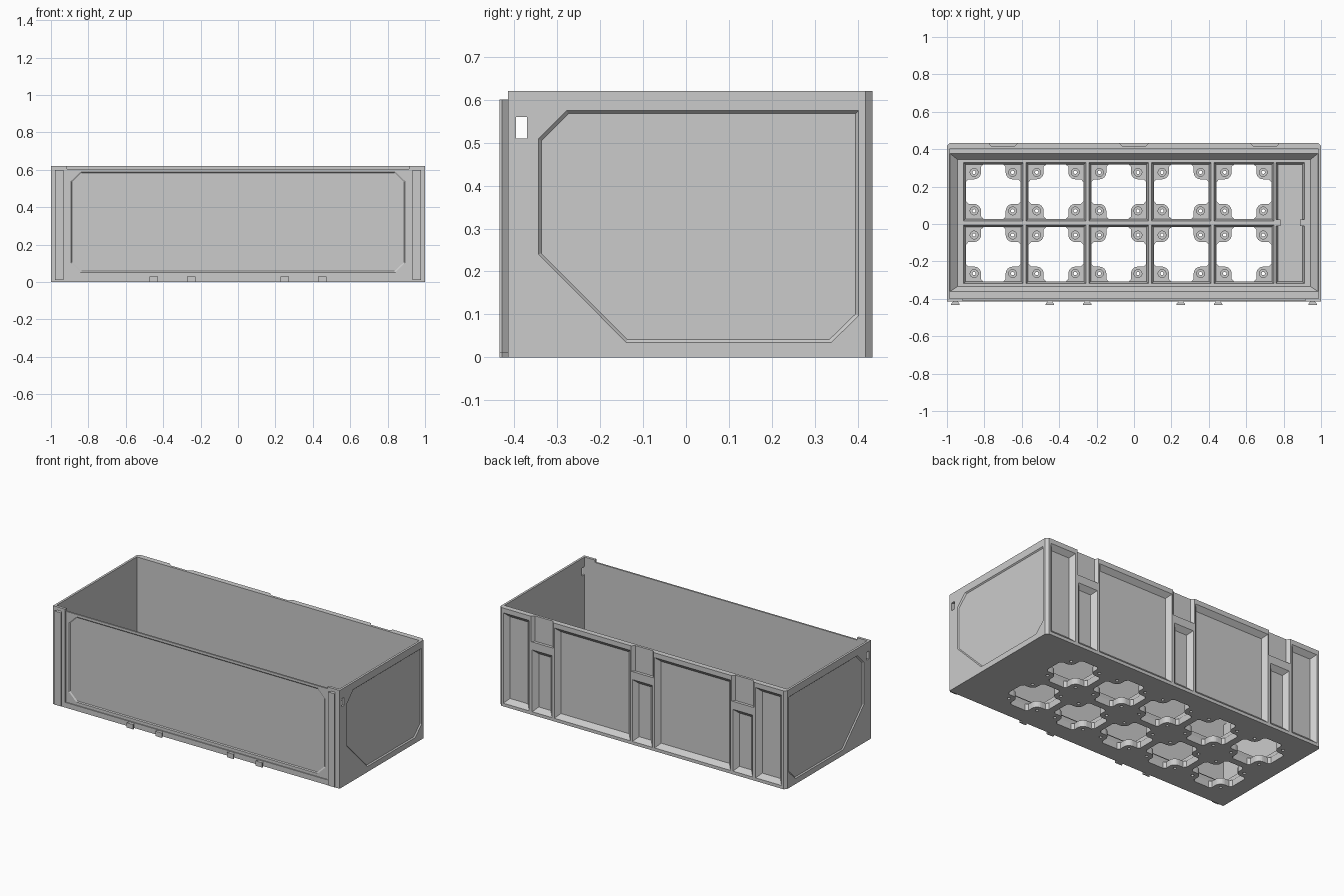
import bpy, bmesh
from math import cos, sin, pi

if "Cube" in bpy.data.objects:
    bpy.data.objects.remove(bpy.data.objects["Cube"])

H = 0.62                      # wall height
YF, YB = -0.415, 0.434        # outer front and back faces


def loft(bm, a, b):
    """Closed solid between two loops with the same number of points."""
    va, vb = [bm.verts.new(p) for p in a], [bm.verts.new(p) for p in b]
    n = len(va)
    bm.faces.new(va)
    bm.faces.new(vb[::-1])
    for i in range(n):
        j = (i + 1) % n
        bm.faces.new((va[i], vb[i], vb[j], va[j]))


def rect(x0, x1, y0, y1):
    return [(x0, y0), (x1, y0), (x1, y1), (x0, y1)]


def circle(cx, cy, r, n=24):
    return [(cx + r * cos(2 * pi * i / n), cy + r * sin(2 * pi * i / n)) for i in range(n)]


def shrink(pts, d):
    """Inset an outline by d on every side."""
    us, vs = [p[0] for p in pts], [p[1] for p in pts]
    cu, cv = (min(us) + max(us)) / 2, (min(vs) + max(vs)) / 2
    hu, hv = (max(us) - min(us)) / 2, (max(vs) - min(vs)) / 2
    return [(cu + (u - cu) * (1 - d / hu), cv + (v - cv) * (1 - d / hv)) for u, v in pts]


def at(pts, axis, d):
    """Place a 2D outline on the plane axis = d."""
    if axis == 'x':
        return [(d, u, v) for u, v in pts]
    if axis == 'y':
        return [(u, d, v) for u, v in pts]
    return [(u, v, d) for u, v in pts]


def solid(bm, pts, axis, d0, d1, inset=0.0):
    loft(bm, at(pts, axis, d0), at(shrink(pts, inset) if inset else pts, axis, d1))


def make(name, bm):
    bmesh.ops.recalc_face_normals(bm, faces=bm.faces)
    me = bpy.data.meshes.new(name)
    bm.to_mesh(me)
    bm.free()
    ob = bpy.data.objects.new(name, me)
    bpy.context.collection.objects.link(ob)
    return ob


def cut(ob, bm):
    """Subtract the solids in bm from ob, then discard the cutter."""
    tool = make("cutter", bm)
    tool.hide_render = True
    mod = ob.modifiers.new("cut", 'BOOLEAN')
    mod.operation, mod.solver, mod.object = 'DIFFERENCE', 'EXACT', tool
    dg = bpy.context.evaluated_depsgraph_get()
    me = bpy.data.meshes.new_from_object(ob.evaluated_get(dg))
    ob.modifiers.clear()
    ob.data = me
    bpy.data.objects.remove(tool)


# Wall shell with chamfered back corners
bm = bmesh.new()
solid(bm, [(-1, YF), (1, YF), (1, 0.418), (0.985, YB), (-0.985, YB), (-1, 0.418)], 'z', 0, H)
shell = make("wall_shell", bm)
bm = bmesh.new()
solid(bm, rect(-0.986, 0.986, -0.398, 0.4), 'z', -0.1, 0.8)
cut(shell, bm)

# Lowered front edge and recessed front frame
bm = bmesh.new()
solid(bm, rect(-0.915, 0.915, 0.605, 0.7), 'y', -0.5, -0.3)
cut(shell, bm)
bm = bmesh.new()
solid(bm, rect(-0.915, 0.915, 0.033, 0.7), 'y', -0.5, -0.409)
cut(shell, bm)

# Sunken panels on the front and both sides, and the back pockets
bm = bmesh.new()
c = 0.05
front = [(-0.895, 0.05 + c), (-0.895 + c, 0.05), (0.895 - c, 0.05), (0.895, 0.05 + c),
         (0.895, 0.592 - c), (0.895 - c, 0.592), (-0.895 + c, 0.592), (-0.895, 0.592 - c)]
solid(bm, front, 'y', -0.411, -0.404, 0.008)
side = [(-0.28, 0.576), (0.403, 0.576), (0.403, 0.095), (0.34, 0.033),
        (-0.14, 0.033), (-0.345, 0.24), (-0.345, 0.51)]
for s in (-1, 1):
    solid(bm, side, 'x', s * 1.002, s * 0.993, 0.008)
pockets = [rect(-0.97, -0.79, 0.02, 0.59), rect(0.79, 0.97, 0.02, 0.59),
           rect(-0.615, -0.085, 0.02, 0.59), rect(0.085, 0.615, 0.02, 0.59)]
pockets += [rect(x - 0.069, x + 0.069, 0.02, 0.41) for x in (-0.7, 0, 0.7)]
for p in pockets:
    solid(bm, shrink(p, -0.002), 'y', YB + 0.002, 0.407, 0.029)
# Clip recesses, open at the top
for x in (-0.7, 0, 0.7):
    prof = [(x - 0.08, YB + 0.002), (x - 0.062, 0.416), (x + 0.062, 0.416), (x + 0.08, YB + 0.002)]
    solid(bm, prof, 'z', 0.46, 0.7)
cut(shell, bm)

# Latch windows through both side walls
bm = bmesh.new()
for s in (-1, 1):
    solid(bm, rect(-0.396, -0.37, 0.51, 0.56), 'x', s * 0.97, s * 1.1)
cut(shell, bm)

# Dovetail rails at the front corners and tabs along the bottom
bm = bmesh.new()
dove = [(-0.955, 0.01, 0.6), (0.955, 0.01, 0.6)] + [(x, 0, 0.03) for x in (-0.45, -0.25, 0.25, 0.45)]
for x, z0, z1 in dove:
    solid(bm, [(x - 0.013, YF), (x - 0.023, -0.428), (x - 0.023, -YB),
               (x + 0.023, -YB), (x + 0.023, -0.428), (x + 0.013, YF)], 'z', z0, z1)
make("dovetail_rails", bm)

# Floor block with a sloped rim running down to the cell grid
bm = bmesh.new()
solid(bm, rect(-0.986, 0.986, -0.398, 0.4), 'z', 0, 0.11)
floor = make("floor_grid", bm)
bm = bmesh.new()
loft(bm, at(rect(-0.944, 0.944, -0.334, 0.345), 'z', 0.075),
     at(rect(-0.985, 0.985, -0.362, 0.378), 'z', 0.112))
cut(floor, bm)

cells = [(-0.752 + 0.335 * i, y) for i in range(5) for y in (-0.162, 0.173)]

# Stepped square cells and the long side compartment
bm = bmesh.new()
for x, y in cells:
    solid(bm, rect(x - 0.161, x + 0.161, y - 0.158, y + 0.158), 'z', 0.08, 0.04, 0.012)
solid(bm, rect(0.757, 0.912, -0.32, 0.331), 'z', 0.08, 0.04, 0.012)
cut(floor, bm)

# Cross-shaped openings leaving rounded corner pads
P, R, E = 0.103, 0.037, 0.146
quarter = [(E, 0.052), (E - 0.013, P - R)]
quarter += [(P - R * sin(t * pi / 12), P - R * cos(t * pi / 12)) for t in range(7)]
quarter += [(P - R, E - 0.013), (0.052, E)]
cross = []
for k in range(4):
    ck, sk = round(cos(k * pi / 2)), round(sin(k * pi / 2))
    cross += [(u * ck - v * sk, u * sk + v * ck) for u, v in quarter]
bm = bmesh.new()
for x, y in cells:
    solid(bm, [(x + u, y + v) for u, v in cross], 'z', -0.05, 0.06)
cut(floor, bm)

# Counterbored holes in every pad
for r, z0 in ((0.021, 0.02), (0.009, -0.05)):
    bm = bmesh.new()
    for x, y in cells:
        for sx in (-1, 1):
            for sy in (-1, 1):
                solid(bm, circle(x + sx * P, y + sy * P, r), 'z', z0, 0.06)
    cut(floor, bm)

# Divider stubs in the side compartment
bm = bmesh.new()
for x0, x1 in ((0.757, 0.782), (0.887, 0.912)):
    solid(bm, rect(x0, x1, -0.012, 0.024), 'z', 0.03, 0.075)
make("divider_stubs", bm)
